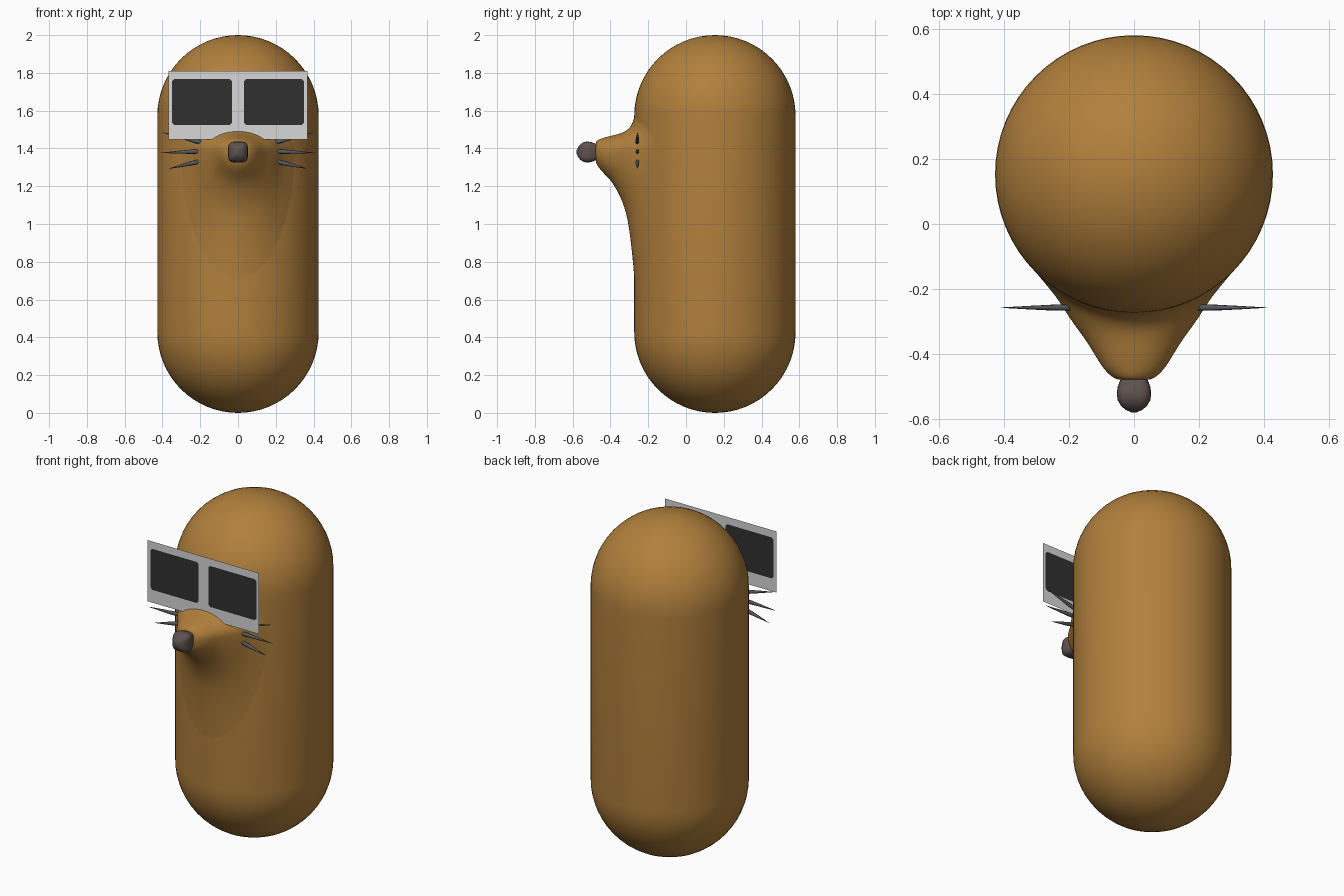
import bpy, bmesh, math
from mathutils import Vector

if "Cube" in bpy.data.objects:
    bpy.data.objects.remove(bpy.data.objects["Cube"])

R, CY = 0.427, 0.153      # body radius and its centre in y
AXIS = 1.385              # height of the snout axis


def material(name, rgb):
    m = bpy.data.materials.new(name)
    m.diffuse_color = (*rgb, 1)
    m.use_nodes = True
    m.node_tree.nodes["Principled BSDF"].inputs["Base Color"].default_value = m.diffuse_color
    return m


BROWN = material("brown fur", (0.445, 0.216, 0.045))
NOSE = material("dark brown nose", (0.115, 0.085, 0.078))
GREY = material("slate whisker", (0.09, 0.10, 0.115))
FRAME = material("light grey frame", (0.68, 0.68, 0.68))
LENS = material("black lens", (0.03, 0.03, 0.03))


def finish(name, bm, mats, smooth=True):
    bmesh.ops.recalc_face_normals(bm, faces=bm.faces)
    me = bpy.data.meshes.new(name)
    bm.to_mesh(me)
    bm.free()
    for m in mats:
        me.materials.append(m)
    for p in me.polygons:
        p.use_smooth = smooth
    ob = bpy.data.objects.new(name, me)
    bpy.context.collection.objects.link(ob)
    return ob


def loft(name, rings, mat, subdivide=0, cap_end=True):
    """Skin a list of closed rings of points; cap the first and last."""
    bm = bmesh.new()
    rows = [[bm.verts.new(p) for p in ring] for ring in rings]
    n = len(rows[0])
    for a, b in zip(rows, rows[1:]):
        for i in range(n):
            j = (i + 1) % n
            bm.faces.new((a[i], a[j], b[j], b[i]))
    bm.faces.new(rows[0])
    if cap_end:
        bm.faces.new(rows[-1])
    ob = finish(name, bm, [mat])
    if subdivide:
        mod = ob.modifiers.new("smooth", 'SUBSURF')
        mod.levels = mod.render_levels = subdivide
    return ob


def angles(n):
    return [2 * math.pi * i / n for i in range(n)]


# body: upright capsule
profile = [(R * math.sin(t), R - R * math.cos(t))
           for t in [math.pi / 2 * max(i, 0.05) / 16 for i in range(17)]]
profile += [(r, 2 - z) for r, z in reversed(profile)]
loft("body", [[(r * math.cos(a), CY + r * math.sin(a), z) for a in angles(64)]
              for r, z in profile], BROWN)


# snout: drop-shaped rings that flare out and wrap onto the body
def snout_ring(y, w, top, bottom, wrap):
    ring = []
    for a in angles(32):
        x, s = w * math.cos(a), math.sin(a)
        z = AXIS + s * ((top - AXIS) if s > 0 else (AXIS - bottom))
        body_y = CY - math.sqrt(R * R - x * x)
        ring.append((x, y + wrap * (body_y - CY + R), z))
    return ring


loft("snout", [snout_ring(*r) for r in (
    (-0.479, 0.045, 1.425, 1.34, 0),
    (-0.476, 0.060, 1.440, 1.32, 0),
    (-0.450, 0.092, 1.453, 1.28, 0),
    (-0.400, 0.122, 1.467, 1.235, 0),
    (-0.360, 0.150, 1.476, 1.17, 0.2),
    (-0.330, 0.185, 1.487, 1.10, 0.5),
    (-0.310, 0.212, 1.500, 1.03, 0.75),
    (-0.293, 0.240, 1.518, 0.91, 0.95),
    (-0.280, 0.280, 1.545, 0.78, 1),
    (-0.270, 0.340, 1.590, 0.64, 1))], BROWN, 2, cap_end=False)


# nose: rounded-square rings tapering to a blunt tip
def nose_ring(y, r):
    pts = []
    for a in angles(32):
        c, s = math.cos(a), math.sin(a)
        k = r / (abs(c) ** 4 + abs(s) ** 4) ** 0.25
        pts.append((k * c, y, 1.381 + 1.05 * k * s))
    return pts


loft("nose", [nose_ring(*r) for r in (
    (-0.455, 0.036), (-0.476, 0.041), (-0.500, 0.050), (-0.522, 0.053),
    (-0.542, 0.050), (-0.560, 0.039), (-0.572, 0.024), (-0.579, 0.008))], NOSE)


# whiskers: three tapered spikes on each side
def whisker(name, base, tip):
    b, t = Vector(base), Vector(tip)
    d = t - b
    up = Vector((-d.z, 0, d.x)).normalized()
    depth = Vector((0, 1, 0))
    rings = []
    for f, r in ((0, 0.007), (0.08, 0.011), (0.3, 0.0115),
                 (0.65, 0.0065), (1, 0.0008)):
        rings.append([b + d * f + r * (up * math.cos(a) + depth * 0.85 * math.sin(a))
                      for a in angles(10)])
    loft(name, rings, GREY)


for side, s in (("left", -1), ("right", 1)):
    for label, x0, z0, x1, z1 in (("upper", 0.165, 1.424, 0.400, 1.485),
                                  ("middle", 0.178, 1.385, 0.407, 1.377),
                                  ("lower", 0.198, 1.333, 0.365, 1.293)):
        whisker(f"{side}_{label}_whisker", (s * x0, -0.257, z0), (s * x1, -0.257, z1))

# glasses: one flat sheet, cut into cells, with chamfered dark lenses
GY = -0.325
LX0, LX1, LZ0, LZ1, C = 0.032, 0.349, 1.523, 1.767, 0.012
xs = [-0.367, -LX1, -LX1 + C, -LX0 - C, -LX0]
xs += [-x for x in reversed(xs)]
zs = [1.447, LZ0, LZ0 + C, LZ1 - C, LZ1, 1.811]
bm = bmesh.new()
grid = [[bm.verts.new((x, GY, z)) for x in xs] for z in zs]
for j in range(len(zs) - 1):
    for i in range(len(xs) - 1):
        a, b, c, d = grid[j][i], grid[j][i + 1], grid[j + 1][i + 1], grid[j + 1][i]
        row_in, edge_row = 1 <= j <= 3, j in (1, 3)
        col_in, edge_col = i not in (0, 4, 8), i in (1, 3, 5, 7)
        if row_in and edge_row and edge_col:      # lens corner: split diagonally
            rising = (j == 3) == (i in (1, 5))
            halves = ((a, b, c), (a, c, d)) if rising else ((a, b, d), (b, c, d))
            cx = sum(abs(v.co.x) for v in (a, c)) / 2
            mid = Vector((math.copysign((LX0 + LX1) / 2, a.co.x + c.co.x), GY, (LZ0 + LZ1) / 2))
            faces = [bm.faces.new(h) for h in halves]
            near = min(faces, key=lambda f: (f.calc_center_median() - mid).length)
            near.material_index = 1
        else:
            bm.faces.new((a, b, c, d)).material_index = int(row_in and col_in)
finish("glasses", bm, [FRAME, LENS], smooth=False)
